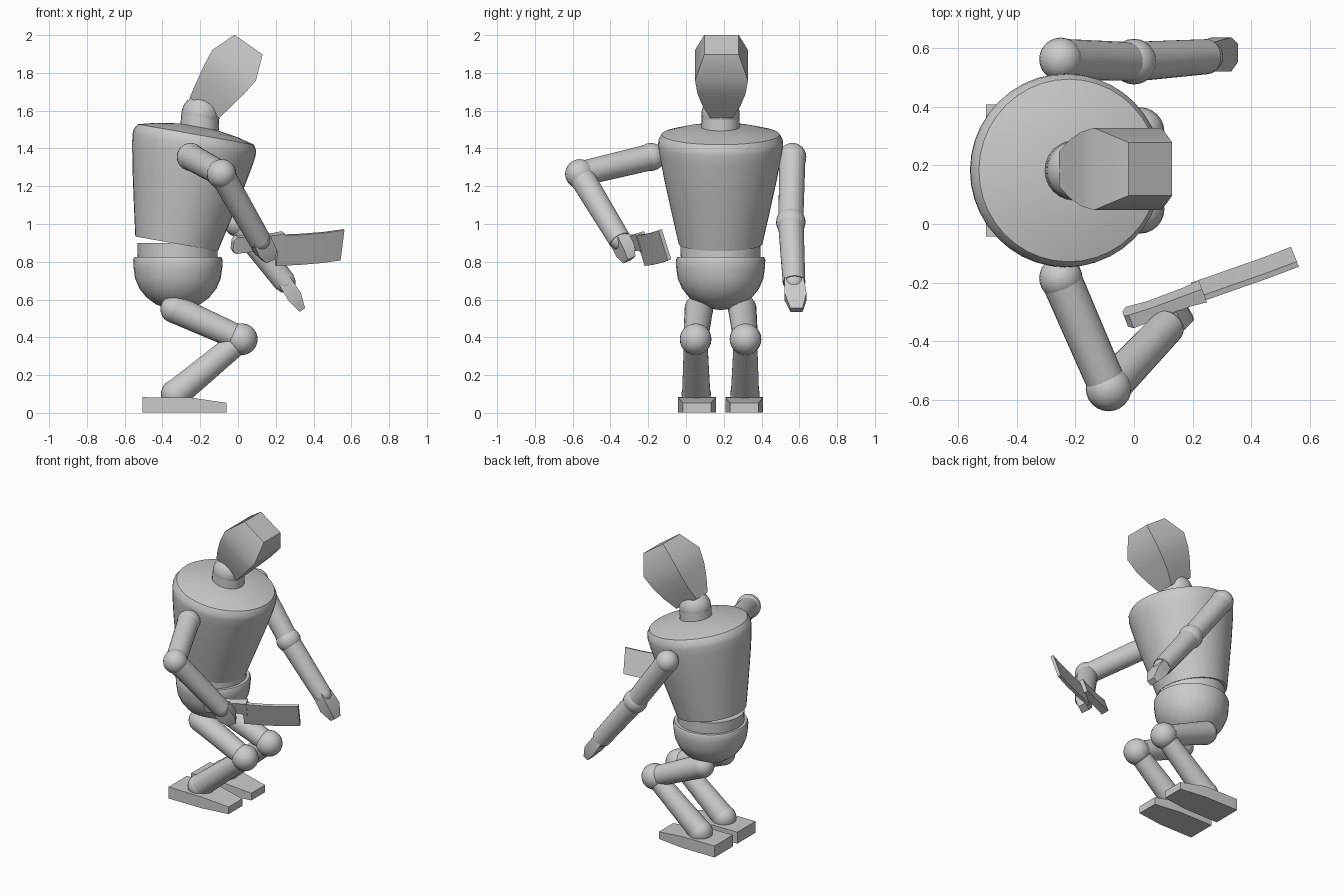
import bpy, bmesh, math
from mathutils import Vector as V

if "Cube" in bpy.data.objects:
    bpy.data.objects.remove(bpy.data.objects["Cube"])


def loft(name, rings, angle=35):
    """Skin closed rings of points and cap both ends."""
    bm = bmesh.new()
    loops = [[bm.verts.new(p) for p in ring] for ring in rings]
    n = len(loops[0])
    for a, b in zip(loops, loops[1:]):
        for i in range(n):
            j = (i + 1) % n
            bm.faces.new((a[i], a[j], b[j], b[i]))
    bm.faces.new(loops[0][::-1])
    bm.faces.new(loops[-1])
    bmesh.ops.recalc_face_normals(bm, faces=bm.faces)
    mesh = bpy.data.meshes.new(name)
    bm.to_mesh(mesh)
    bm.free()
    ob = bpy.data.objects.new(name, mesh)
    bpy.context.collection.objects.link(ob)
    bpy.ops.object.select_all(action='DESELECT')
    ob.select_set(True)
    bpy.context.view_layer.objects.active = ob
    bpy.ops.object.shade_smooth_by_angle(angle=math.radians(angle))
    return ob


def lathe(name, base, axis, profile, n=32):
    """Revolve (radius, distance) pairs around an axis."""
    base, axis = V(base), V(axis).normalized()
    u = axis.orthogonal().normalized()
    w = axis.cross(u)
    turn = [2 * math.pi * i / n for i in range(n)]
    return loft(name, [[base + axis * s + (u * math.cos(t) + w * math.sin(t)) * r
                        for t in turn] for r, s in profile])


def limb(name, p, q, r1, r2):
    lathe(name, p, V(q) - V(p), [(r1, 0), (r2, (V(q) - V(p)).length)], 24)


def ball(name, c, r):
    arc = [math.pi * (i + 0.1) / 12.2 for i in range(13)]
    lathe(name, c, (0, 0, 1), [(r * math.sin(a), -r * math.cos(a)) for a in arc], 24)


def bar(name, stations, angle=30):
    """Box-section bar: each station is centre, half-side, half-depth vectors."""
    rings = []
    for c, a, b in stations:
        c, a, b = V(c), V(a), V(b)
        rings.append([c + a + b, c - a + b, c - a - b, c + a - b])
    return loft(name, rings, angle)


MID = 0.183

# Torso, waist and pelvis
lathe("torso", (-0.325, MID, 0.895), (0.174, 0, 0.985),
      [(0.222, 0), (0.26, 0.17), (0.297, 0.34), (0.324, 0.48), (0.331, 0.53),
       (0.329, 0.56), (0.312, 0.588), (0.22, 0.612), (0.1, 0.63)], 40)
lathe("waist", (-0.32, MID, 0.78), (0, 0, 1), [(0.21, 0), (0.212, 0.12)])
bowl = [(0.235 * math.cos(a), 0.77 - 0.225 * math.sin(a))
        for a in [math.radians(d) for d in (88, 75, 60, 45, 30, 15, 0)]]
lathe("pelvis", (-0.318, MID, 0), (0, 0, 1), bowl + [(0.237, 0.81), (0.23, 0.825)])

# Neck and faceted head
limb("neck", (-0.205, MID, 1.49), (-0.2, MID, 1.58), 0.103, 0.1)
ball("neck_joint", (-0.198, MID, 1.58), 0.102)
fwd = V((0.82, 0, -0.573))
up = V((0.573, 0, 0.82))
base = V((-0.178, MID + 0.005, 1.615))
bar("head", [(base + up * t, (0, w, 0), fwd * d) for t, w, d in
             [(0, 0.06, 0.095), (0.09, 0.1, 0.113), (0.18, 0.127, 0.13),
              (0.275, 0.14, 0.141), (0.408, 0.091, 0.091)]])

# Legs and feet
for side, s in (("right", -1), ("left", 1)):
    hip = (-0.335, MID + s * 0.115, 0.55)
    knee = (0.02, MID + s * 0.132, 0.39)
    ankle = (-0.33, MID + s * 0.129, 0.1)
    ball(side + "_hip", hip, 0.076)
    limb(side + "_thigh", hip, knee, 0.075, 0.066)
    ball(side + "_knee", knee, 0.084)
    limb(side + "_shin", knee, ankle, 0.062, 0.075)
    ball(side + "_ankle", ankle, 0.078)
    y = MID + s * 0.125
    bar(side + "_foot", [((x, y, h / 2 + 0.003), (0, w, 0), (0, 0, h / 2)) for x, w, h in
                         [(-0.505, 0.1, 0.08), (-0.25, 0.1, 0.078), (-0.06, 0.075, 0.05)]])

# Arms
arms = {
    "left": [(-0.25, 0.563, 1.355), (0.0, 0.555, 1.01), (0.25, 0.572, 0.69)],
    "right": [(-0.25, -0.185, 1.355), (-0.087, -0.562, 1.265), (0.115, -0.35, 0.915)],
}
for side, (shoulder, elbow, wrist) in arms.items():
    ball(side + "_shoulder", shoulder, 0.074)
    limb(side + "_upper_arm", shoulder, elbow, 0.07, 0.066)
    ball(side + "_elbow", elbow, 0.078)
    limb(side + "_forearm", elbow, wrist, 0.068, 0.06)
    ball(side + "_wrist", wrist, 0.055)

# Hands
bar("left_hand", [((0.245, 0.572, 0.7), (0, 0.05, 0), (0.03, 0, 0.02)),
                  ((0.3, 0.58, 0.615), (0, 0.058, 0), (0.033, 0, 0.02)),
                  ((0.34, 0.585, 0.545), (0, 0.032, 0), (0.015, 0, 0.01))])
bar("right_hand", [((0.115, -0.35, 0.92), (0.045, 0.02, 0.02), (0.015, -0.03, -0.01)),
                   ((0.145, -0.32, 0.855), (0.045, 0.02, 0.02), (0.015, -0.028, -0.01)),
                   ((0.162, -0.3, 0.81), (0.025, 0.012, 0.01), (0.012, -0.02, -0.008))])

# Cleaver: slim grip, collar and broad blade
tall = V((0.01, -0.025, 0.08))
thin = V((-0.33, 0.9, 0.28))
bar("cleaver_grip", [((-0.03, -0.325, 0.89), tall * 0.3, thin * 0.02),
                     ((-0.015, -0.32, 0.892), tall * 0.55, thin * 0.025),
                     ((0.06, -0.295, 0.897), tall * 0.5, thin * 0.022),
                     ((0.18, -0.25, 0.905), tall * 0.5, thin * 0.022),
                     ((0.235, -0.23, 0.907), tall * 0.6, thin * 0.025)])
bar("cleaver_blade", [((0.208, -0.235, 0.861), tall, thin * 0.01),
                      ((0.33, -0.192, 0.866), tall, thin * 0.01),
                      ((0.45, -0.15, 0.876), tall, thin * 0.01),
                      ((0.55, -0.112, 0.89), tall, thin * 0.01)])
